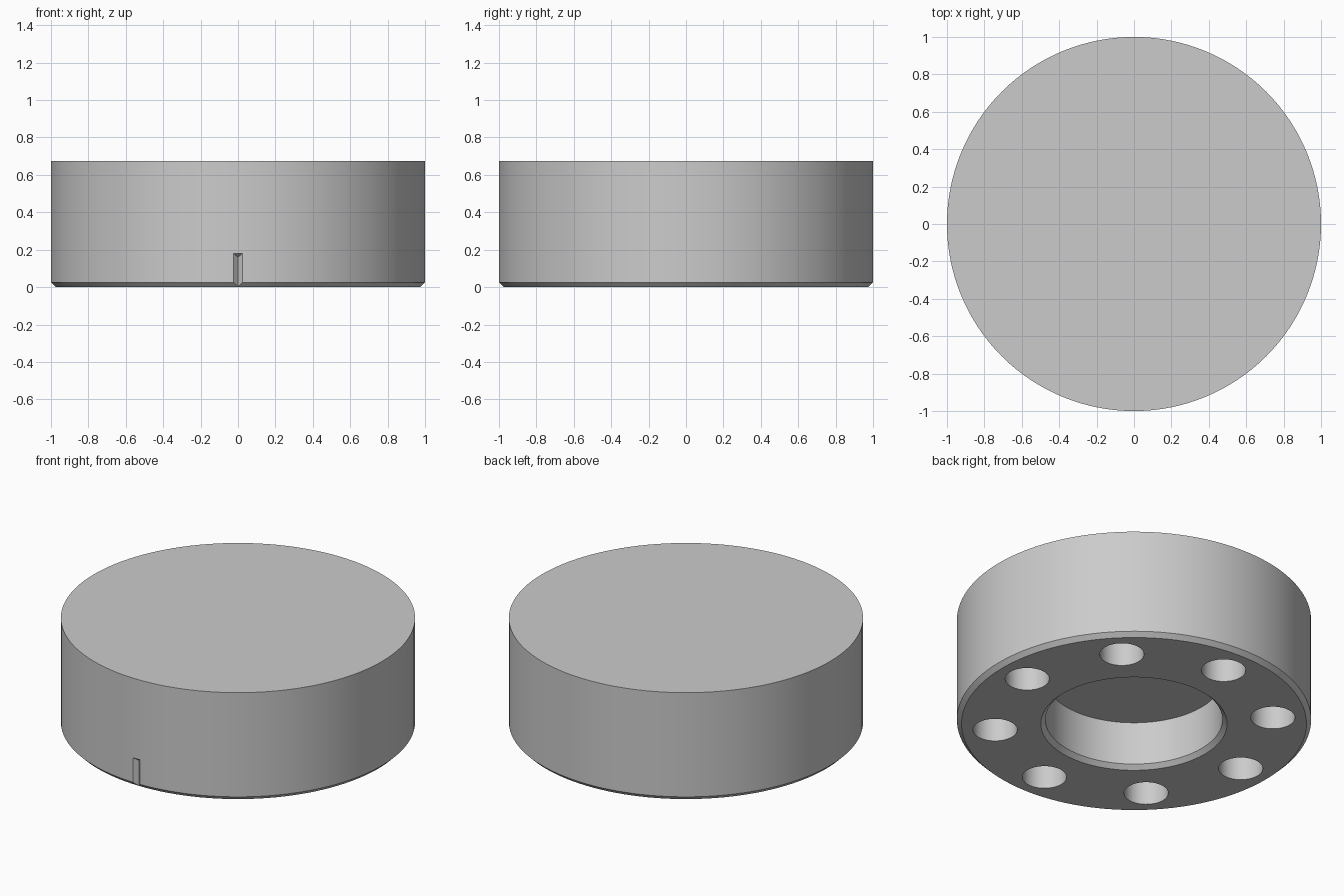
import bpy, bmesh, math
from mathutils import Matrix, Vector

HEIGHT, CHAMFER = 0.675, 0.026
BORE_RADIUS, BORE_DEPTH = 0.50, 0.295
HOLE_RADIUS, HOLE_DEPTH, HOLE_CIRCLE, HOLE_COUNT = 0.125, 0.30, 0.787, 8

cube = bpy.data.objects.get("Cube")
if cube:
    bpy.data.objects.remove(cube, do_unlink=True)

steel = bpy.data.materials.new("grey_steel")
steel.use_nodes = True
steel.diffuse_color = (0.6, 0.6, 0.6, 1)
steel.node_tree.nodes["Principled BSDF"].inputs["Base Color"].default_value = (0.6, 0.6, 0.6, 1)


def add_object(name, bm):
    bmesh.ops.recalc_face_normals(bm, faces=bm.faces)
    mesh = bpy.data.meshes.new(name)
    bm.to_mesh(mesh)
    bm.free()
    mesh.materials.append(steel)
    obj = bpy.data.objects.new(name, mesh)
    bpy.context.collection.objects.link(obj)
    return obj


def lathe(name, profile, segments=128):
    """Revolve an (r, z) profile that starts and ends on the axis."""
    bm = bmesh.new()
    points = [bm.verts.new((r, 0, z)) for r, z in profile]
    edges = [bm.edges.new(pair) for pair in zip(points, points[1:])]
    bmesh.ops.spin(bm, geom=points + edges, cent=(0, 0, 0), axis=(0, 0, 1),
                   angle=math.tau, steps=segments, use_merge=True)
    bmesh.ops.remove_doubles(bm, verts=bm.verts, dist=1e-5)
    bmesh.ops.dissolve_limit(bm, angle_limit=0.001, verts=bm.verts, edges=bm.edges)
    return add_object(name, bm)


# Chamfered disc with a blind central bore
body = lathe("disc_body", [
    (0, HEIGHT), (1, HEIGHT), (1, CHAMFER), (1 - CHAMFER, 0),
    (BORE_RADIUS + CHAMFER, 0), (BORE_RADIUS, CHAMFER),
    (BORE_RADIUS, BORE_DEPTH), (0, BORE_DEPTH)])

# Ring of blind bolt holes in the underside
bm = bmesh.new()
for i in range(HOLE_COUNT):
    place = (Matrix.Rotation(math.tau * i / HOLE_COUNT, 4, "Z")
             @ Matrix.Translation((HOLE_CIRCLE, 0, 0)))
    bmesh.ops.create_cone(bm, cap_ends=True, segments=48, radius1=HOLE_RADIUS,
                          radius2=HOLE_RADIUS, depth=2 * HOLE_DEPTH, matrix=place)
hole_cutter = add_object("bolt_hole_cutter", bm)

# V-shaped index notch at the front, with a sloping upper end
bm = bmesh.new()
apex, reach = -0.976, 0.124
for x, y, top in ((0, apex, 0.16),
                  (reach, apex - reach, 0.16 + reach * 0.8),
                  (-reach, apex - reach, 0.16 + reach * 0.8)):
    bm.verts.new(Vector((x, y, -0.1)))
    bm.verts.new(Vector((x, y, top)))
bmesh.ops.convex_hull(bm, input=bm.verts)
notch_cutter = add_object("notch_cutter", bm)

# Cut the body, then remove the cutters
bpy.context.view_layer.objects.active = body
body.select_set(True)
for cutter in (hole_cutter, notch_cutter):
    cutter.hide_render = True
    cut = body.modifiers.new(cutter.name, "BOOLEAN")
    cut.operation, cut.solver, cut.object = "DIFFERENCE", "EXACT", cutter
    bpy.ops.object.modifier_apply(modifier=cut.name)
    bpy.data.objects.remove(cutter, do_unlink=True)

bpy.ops.object.select_all(action="DESELECT")
body.select_set(True)
bpy.ops.object.shade_smooth_by_angle(angle=math.radians(30))
